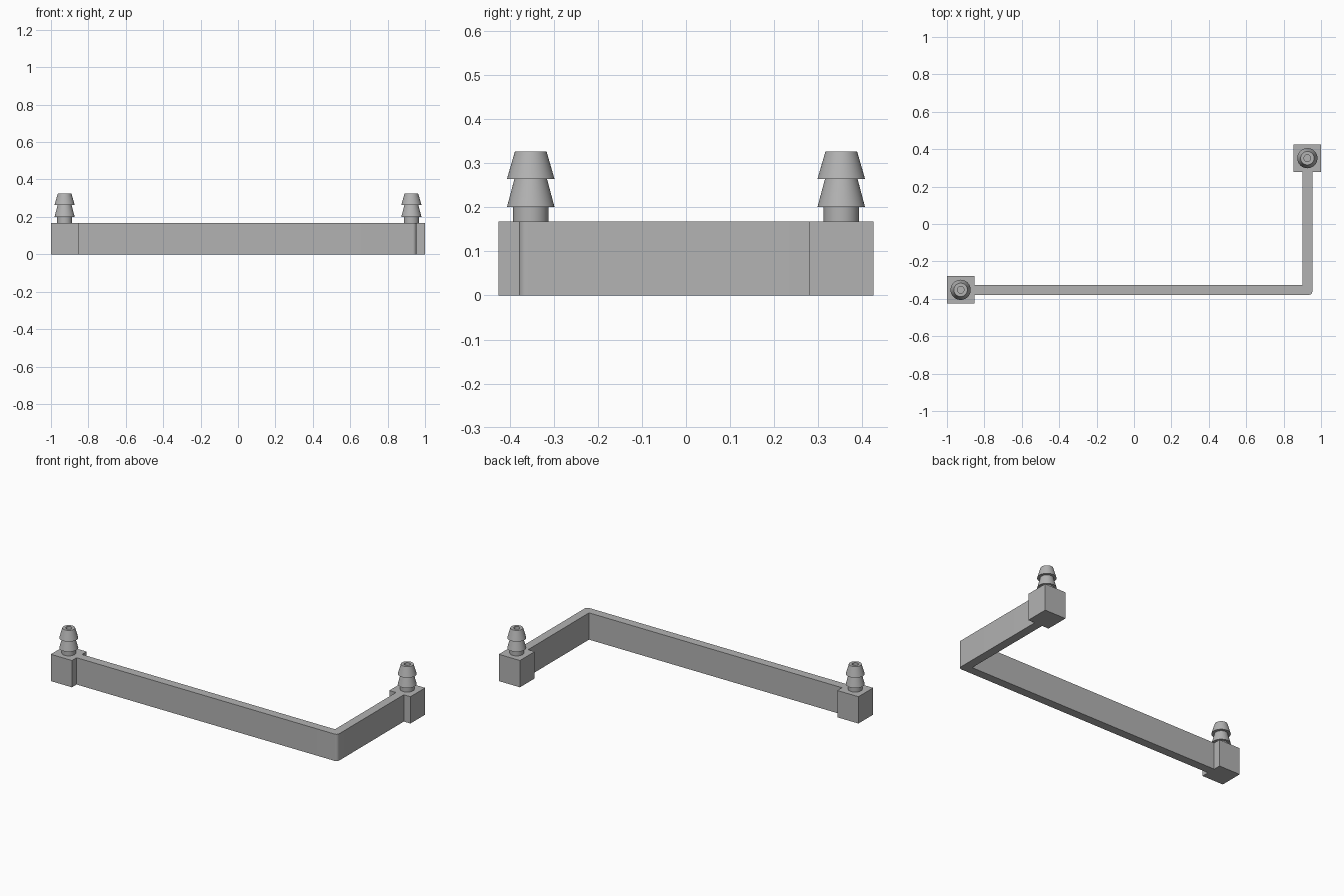
import bpy, bmesh
from math import cos, sin, pi, radians

cube = bpy.data.objects.get("Cube")
if cube:
    bpy.data.objects.remove(cube, do_unlink=True)

HEIGHT = 0.168          # height of blocks and duct
BLOCK = 0.146           # block side
CX, CY = 0.927, 0.352   # block centre offset
HALF = 0.027            # half the duct width

grey = bpy.data.materials.new("plain grey")
grey.use_nodes = True
grey.diffuse_color = (0.45, 0.45, 0.45, 1)
grey.node_tree.nodes["Principled BSDF"].inputs["Base Color"].default_value = grey.diffuse_color


def finish(name, bm, location=(0, 0, 0), smooth=False):
    bmesh.ops.recalc_face_normals(bm, faces=bm.faces)
    mesh = bpy.data.meshes.new(name)
    bm.to_mesh(mesh)
    bm.free()
    mesh.materials.append(grey)
    obj = bpy.data.objects.new(name, mesh)
    obj.location = location
    bpy.context.collection.objects.link(obj)
    if smooth:
        bpy.ops.object.select_all(action='DESELECT')
        bpy.context.view_layer.objects.active = obj
        obj.select_set(True)
        bpy.ops.object.shade_smooth_by_angle(angle=radians(30))
    return obj


def prism(name, outline, location=(0, 0, 0), smooth=False):
    """Upright prism over a flat outline."""
    bm = bmesh.new()
    base = bm.faces.new([bm.verts.new((x, y, 0)) for x, y in outline])
    top = bmesh.ops.extrude_face_region(bm, geom=[base])["geom"]
    verts = [v for v in top if isinstance(v, bmesh.types.BMVert)]
    bmesh.ops.translate(bm, verts=verts, vec=(0, 0, HEIGHT))
    return finish(name, bm, location, smooth)


def lathe(name, profile, location, steps=48):
    """Closed ring profile of (radius, z) spun around the z axis."""
    bm = bmesh.new()
    rings = [[bm.verts.new((r * cos(2 * pi * i / steps), r * sin(2 * pi * i / steps), z))
              for i in range(steps)] for r, z in profile]
    for a, b in zip(rings, rings[1:]):
        for i in range(steps):
            j = (i + 1) % steps
            bm.faces.new((a[i], a[j], b[j], b[i]))
    return finish(name, bm, location, True)


# L-shaped duct with a rounded outer corner
radius = 0.02
ox, oy = CX + HALF - radius, -CY - HALF + radius
corner = [(ox + radius * sin(a), oy - radius * cos(a))
          for a in (pi / 2 * i / 8 for i in range(9))]
start, end = -CX + BLOCK / 2, CY - BLOCK / 2
outline = [(start, -CY - HALF)] + corner + [
    (CX + HALF, end), (CX - HALF, end),
    (CX - HALF, -CY + HALF), (start, -CY + HALF)]
prism("angled_duct", outline, smooth=True)

# Barbed hose fitting: collar, two barbs, rim and bore
barb_profile = [
    (0.040, 0), (0.040, 0.032), (0.054, 0.032), (0.037, 0.096),
    (0.054, 0.096), (0.036, 0.158), (0.018, 0.158), (0.018, 0)]

# End blocks, each with a fitting on top
b = BLOCK / 2
square = [(-b, -b), (b, -b), (b, b), (-b, b)]
for side, s in (("right", -1), ("left", 1)):
    prism(side + "_end_block", square, (s * CX, s * CY, 0))
    lathe(side + "_hose_barb", barb_profile, (s * CX, s * CY, HEIGHT))
